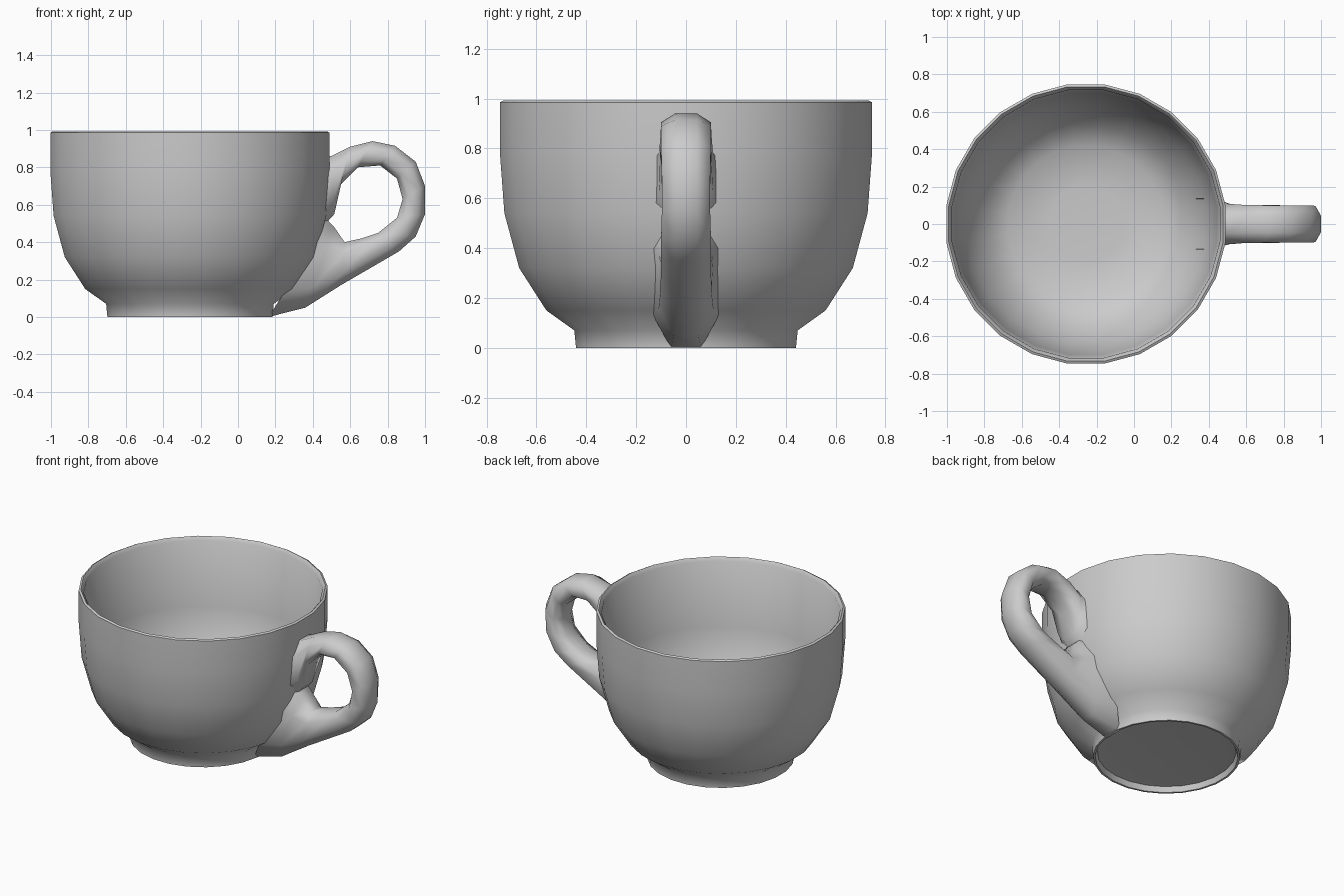
import bpy, bmesh, math
from mathutils import Vector

if "Cube" in bpy.data.objects:
    bpy.data.objects.remove(bpy.data.objects["Cube"])

CX, SIDES = -0.257, 24
outer_wall = [(0.445, 0.0), (0.452, 0.07), (0.565, 0.15), (0.675, 0.32),
              (0.735, 0.54), (0.753, 0.78), (0.753, 0.985)]
inner_wall = [(0.740, 0.992), (0.722, 0.97), (0.705, 0.54), (0.645, 0.33),
              (0.535, 0.165), (0.42, 0.085), (0.2, 0.07)]
foot_recess = [(0.36, 0.04), (0.42, 0.035), (0.432, 0.0)]


def finish(bm, name, angle):
    bmesh.ops.recalc_face_normals(bm, faces=bm.faces)
    mesh = bpy.data.meshes.new(name)
    bm.to_mesh(mesh)
    bm.free()
    obj = bpy.data.objects.new(name, mesh)
    bpy.context.collection.objects.link(obj)
    bpy.ops.object.select_all(action='DESELECT')
    obj.select_set(True)
    bpy.context.view_layer.objects.active = obj
    bpy.ops.object.shade_smooth_by_angle(angle=math.radians(angle))
    return obj


def bridge(bm, rings):
    for a, b in zip(rings, rings[1:]):
        n = len(a)
        for i in range(n):
            j = (i + 1) % n
            bm.faces.new((a[i], a[j], b[j], b[i]))


def wall_radius(z):
    for (r0, z0), (r1, z1) in zip(outer_wall, outer_wall[1:]):
        if z <= z1:
            return r0 + (r1 - r0) * max(0, z - z0) / (z1 - z0)
    return outer_wall[-1][0]


# Cup: one closed profile (recessed foot, outer wall, rim, inside bowl)
bm = bmesh.new()
rings = []
for r, z in foot_recess + outer_wall + inner_wall:
    rings.append([bm.verts.new((CX + r * math.cos(t), r * math.sin(t), z))
                  for t in (2 * math.pi * (k + 0.5) / SIDES for k in range(SIDES))])
bridge(bm, rings)
bm.faces.new(rings[0])
bm.faces.new(rings[-1])
finish(bm, "cup_body", 60)

# Handle: eight-sided sections between the outer and inner outline,
# with both ends fitted into the cup wall
# (outer x, outer z, inner x, inner z, half width)
stations = [(0.46, 0.86, 0.46, 0.46, 0.125), (0.50, 0.86, 0.515, 0.55, 0.108),
            (0.60, 0.91, 0.55, 0.71, 0.102), (0.72, 0.94, 0.64, 0.80, 0.1),
            (0.84, 0.915, 0.76, 0.81, 0.1), (0.95, 0.83, 0.85, 0.74, 0.1),
            (1.00, 0.70, 0.88, 0.63, 0.097), (1.00, 0.55, 0.85, 0.53, 0.097),
            (0.95, 0.43, 0.75, 0.45, 0.1), (0.86, 0.35, 0.66, 0.42, 0.1),
            (0.55, 0.17, 0.57, 0.40, 0.102), (0.36, 0.05, 0.515, 0.48, 0.11),
            (0.20, 0.0, 0.46, 0.54, 0.135)]
bm = bmesh.new()
rings = []
for k, (ox, oz, ix, iz, w) in enumerate(stations):
    outer, inner = Vector((ox, 0, oz)), Vector((ix, 0, iz))
    mid, half = (outer + inner) / 2, (outer - inner) / 2
    ring = []
    for u, v in ((1, 0.45), (0.5, 1), (-0.5, 1), (-1, 0.45),
                 (-1, -0.45), (-0.5, -1), (0.5, -1), (1, -0.45)):
        p = mid + half * u + Vector((0, w * v, 0))
        if k in (0, len(stations) - 1):
            p.x = CX + math.sqrt((wall_radius(p.z) - 0.02) ** 2 - p.y ** 2)
        ring.append(bm.verts.new(p))
    rings.append(ring)
bridge(bm, rings)
finish(bm, "handle", 70)
